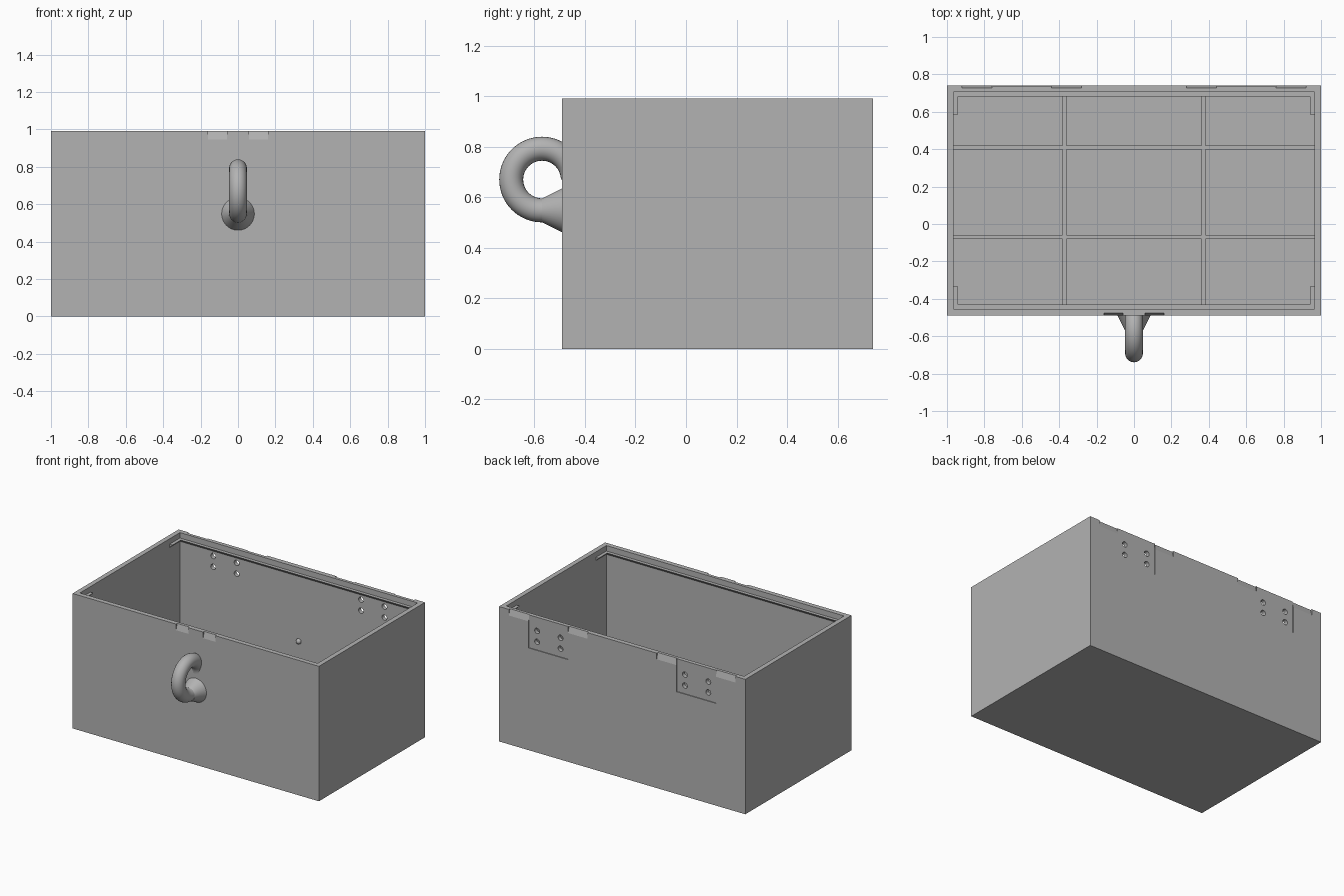
import bpy, bmesh, math
from mathutils import Matrix

cube = bpy.data.objects.get("Cube")
if cube:
    bpy.data.objects.remove(cube, do_unlink=True)

GREY = (0.45, 0.45, 0.45, 1)
mat = bpy.data.materials.new("plain_grey")
mat.use_nodes = True
mat.diffuse_color = GREY
mat.node_tree.nodes["Principled BSDF"].inputs["Base Color"].default_value = GREY

X, FRONT, BACK, TOP = 1.0, -0.49, 0.74, 0.99
WALL = 0.035


def add_box(bm, x0, x1, y0, y1, z0, z1):
    """Axis aligned block between two corners."""
    m = Matrix.Translation(((x0 + x1) / 2, (y0 + y1) / 2, (z0 + z1) / 2))
    m = m @ Matrix.Diagonal((x1 - x0, y1 - y0, z1 - z0, 1))
    bmesh.ops.create_cube(bm, size=1, matrix=m)


def add_prism(bm, profile, start, end):
    """Extrude a closed profile between two offsets; both are functions of a profile point."""
    a = [bm.verts.new(start(*p)) for p in profile]
    b = [bm.verts.new(end(*p)) for p in profile]
    n = len(profile)
    bm.faces.new(a)
    bm.faces.new(b[::-1])
    for i in range(n):
        j = (i + 1) % n
        bm.faces.new((a[i], b[i], b[j], a[j]))


def finish(bm, name, smooth=False):
    bmesh.ops.recalc_face_normals(bm, faces=bm.faces)
    me = bpy.data.meshes.new(name)
    bm.to_mesh(me)
    bm.free()
    ob = bpy.data.objects.new(name, me)
    bpy.context.collection.objects.link(ob)
    me.materials.append(mat)
    bpy.ops.object.select_all(action='DESELECT')
    ob.select_set(True)
    bpy.context.view_layer.objects.active = ob
    if smooth:
        bpy.ops.object.shade_smooth_by_angle(angle=math.radians(40))
    return ob


def carve(target, bm):
    """Subtract a temporary cutter from the target."""
    cutter = finish(bm, "cutter")
    cutter.hide_render = True
    mod = target.modifiers.new("cut", 'BOOLEAN')
    mod.operation, mod.solver, mod.object = 'DIFFERENCE', 'EXACT', cutter
    bpy.context.view_layer.objects.active = target
    bpy.ops.object.modifier_apply(modifier=mod.name)
    bpy.data.objects.remove(cutter, do_unlink=True)


# Open box
bm = bmesh.new()
add_box(bm, -X, X, FRONT, BACK, 0, TOP)
box = finish(bm, "box_body")
IX, IF, IB = X - WALL, FRONT + WALL, BACK - WALL
bm = bmesh.new()
add_box(bm, -IX, IX, IF, IB, WALL, TOP + 0.1)
carve(box, bm)

# Shallow hinge plate recesses on the back
bm = bmesh.new()
for s in (-0.6, 0.6):
    add_box(bm, s - 0.16, s + 0.16, BACK - 0.006, BACK + 0.1, 0.75, TOP + 0.1)
carve(box, bm)

# Sloped notches in the rim, front and back
bm = bmesh.new()


def add_notch(xc, half, wall_y, out):
    low, depth = 0.945, 0.013
    profile = [(0.05, low), (0, low), (-depth, TOP), (-depth, TOP + 0.1), (0.05, TOP + 0.1)]
    add_prism(bm, profile,
              lambda d, z: (xc - half, wall_y + out * d, z),
              lambda d, z: (xc + half, wall_y + out * d, z))


for side in (-1, 1):
    add_notch(side * 0.11, 0.05, FRONT, -1)
    for xc in (0.36, 0.84):
        add_notch(side * xc, 0.08, BACK, 1)
carve(box, bm)

# Screw holes through the back wall
bm = bmesh.new()
turn = Matrix.Rotation(math.pi / 2, 4, 'X')
for s in (-0.6, 0.6):
    for dx in (-0.095, 0.095):
        for z in (0.81, 0.89):
            bmesh.ops.create_cone(bm, cap_ends=True, segments=24, radius1=0.02, radius2=0.02,
                                  depth=0.2, matrix=Matrix.Translation((s + dx, BACK, z)) @ turn)
carve(box, bm)

# Lid ledges: wedges along front and back, returning a little way along the sides
LEDGE = [(-0.004, 0.95), (0.024, 0.95), (-0.004, 0.922)]
for name, wall_y, inward in (("front_ledge", IF, 1), ("back_ledge", IB, -1)):
    bm = bmesh.new()
    add_prism(bm, LEDGE, lambda d, z: (-IX, wall_y + inward * d, z),
              lambda d, z: (IX, wall_y + inward * d, z))
    for s in (-1, 1):
        add_prism(bm, LEDGE, lambda d, z: (s * (IX - d), wall_y, z),
                  lambda d, z: (s * (IX - d), wall_y + inward * 0.12, z))
    finish(bm, name)

# Low crossing ribs on the floor
bm = bmesh.new()
for x in (-0.372, 0.372):
    add_box(bm, x - 0.011, x + 0.011, IF, IB, WALL - 0.01, WALL + 0.02)
for y in (-0.07, 0.41):
    add_box(bm, -IX, IX, y - 0.011, y + 0.011, WALL - 0.01, WALL + 0.02)
finish(bm, "floor_ribs")

# Small stud inside the back wall
bm = bmesh.new()
bmesh.ops.create_uvsphere(bm, u_segments=16, v_segments=10, radius=0.02,
                          matrix=Matrix.Translation((0, IB, 0.45)))
finish(bm, "inner_stud", smooth=True)

# Front ring: round bar swept from below the centre, outward, and up into the wall
CY, CZ, MAJOR, MINOR = -0.57, 0.67, 0.122, 0.0475
bm = bmesh.new()
STEPS, SIDES = 48, 24
rings = []
for i in range(STEPS + 1):
    a = math.radians(-90 - 270 * i / STEPS)
    ring = []
    for j in range(SIDES):
        t = 2 * math.pi * j / SIDES
        r = MAJOR + MINOR * math.cos(t)
        ring.append(bm.verts.new((MINOR * math.sin(t), CY + r * math.cos(a), CZ + r * math.sin(a))))
    rings.append(ring)
for a, b in zip(rings, rings[1:]):
    for j in range(SIDES):
        k = (j + 1) % SIDES
        bm.faces.new((a[j], a[k], b[k], b[j]))
bmesh.ops.bisect_plane(bm, geom=bm.verts[:] + bm.edges[:] + bm.faces[:], dist=1e-5,
                       plane_co=(0, FRONT + 0.005, 0), plane_no=(0, 1, 0), clear_outer=True)
finish(bm, "front_ring", smooth=True)

# Flared foot joining the ring to the wall
bm = bmesh.new()
y0, y1 = CY, FRONT + 0.005
bmesh.ops.create_cone(bm, cap_ends=True, segments=40, radius1=0.09, radius2=MINOR, depth=y1 - y0,
                      matrix=Matrix.Translation((0, (y0 + y1) / 2, CZ - MAJOR)) @ turn)
finish(bm, "ring_foot", smooth=True)
